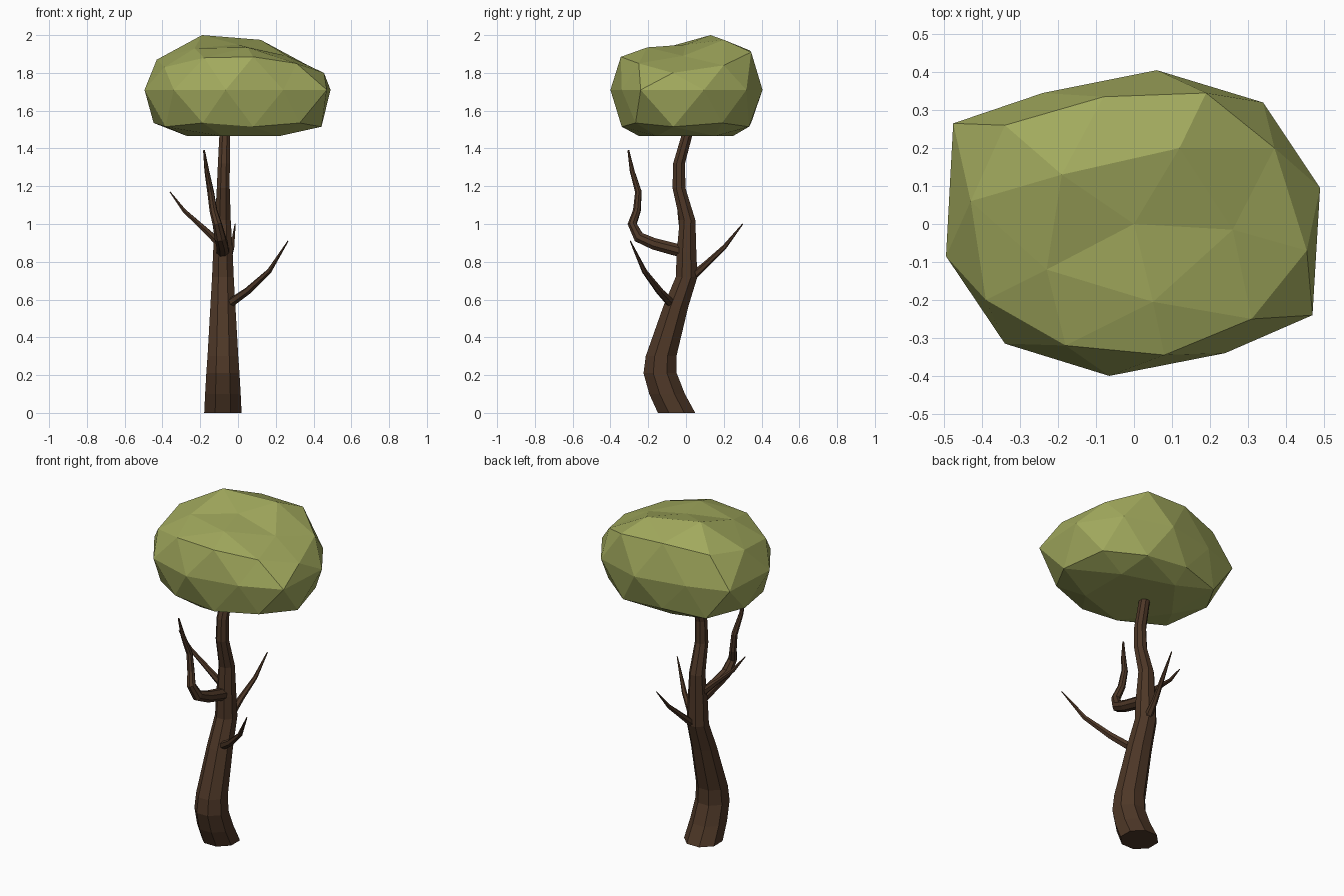
import bpy, bmesh, math
from mathutils import Vector

if "Cube" in bpy.data.objects:
    bpy.data.objects.remove(bpy.data.objects["Cube"])


def material(name, rgb):
    m = bpy.data.materials.new(name)
    m.diffuse_color = (*rgb, 1)
    m.use_nodes = True
    m.node_tree.nodes["Principled BSDF"].inputs["Base Color"].default_value = m.diffuse_color
    return m


BARK = material("bark", (0.075, 0.038, 0.02))
LEAF = material("leaf", (0.36, 0.40, 0.11))


def finish(name, bm, mat):
    bmesh.ops.recalc_face_normals(bm, faces=bm.faces[:])
    me = bpy.data.meshes.new(name)
    bm.to_mesh(me)
    bm.free()
    me.materials.append(mat)
    ob = bpy.data.objects.new(name, me)
    bpy.context.collection.objects.link(ob)


def tube(name, path, sides, level=False):
    """Tapered faceted limb; path points are (x, y, z, radius)."""
    bm = bmesh.new()
    pts = [Vector(p[:3]) for p in path]
    rings = []
    quat, prev = None, Vector((0, 0, 1))
    for i, p in enumerate(pts):
        d = (pts[min(i + 1, len(pts) - 1)] - pts[max(i - 1, 0)]).normalized()
        if level:
            d = Vector((0, 0, 1))
        turn = prev.rotation_difference(d)
        quat = turn @ quat if quat else turn
        prev = d
        r = path[i][3]
        ring = []
        for k in range(sides):
            a = math.tau * (k + 0.5) / sides
            ring.append(bm.verts.new(p + quat @ Vector((r * math.cos(a), r * math.sin(a), 0))))
        rings.append(ring)
    for a, b in zip(rings, rings[1:]):
        for k in range(sides):
            n = (k + 1) % sides
            bm.faces.new((a[k], a[n], b[n], b[k]))
    bm.faces.new(rings[0])
    bm.faces.new(rings[-1])
    finish(name, bm, BARK)


# Trunk with an S bend in y
tube("trunk", [(-.08, -.05, 0, .107), (-.08, -.10, .10, .102), (-.08, -.137, .21, .095),
               (-.08, -.132, .30, .088), (-.08, -.055, .56, .072), (-.08, .003, .72, .062),
               (-.08, .003, .85, .056), (-.08, .008, 1.02, .045), (-.078, -.037, 1.19, .037),
               (-.075, -.037, 1.32, .034), (-.07, .005, 1.47, .031)], 8, level=True)

# Branches
tube("front_branch", [(-.08, 0, .85, .036), (-.085, -.17, .895, .033), (-.095, -.25, .93, .031),
                      (-.11, -.285, 1.0, .025), (-.13, -.26, 1.07, .021), (-.145, -.252, 1.17, .018),
                      (-.165, -.285, 1.28, .013), (-.18, -.305, 1.39, .005)], 8)
tube("right_branch", [(-.05, -.075, .575, .024), (.05, -.14, .645, .020),
                      (.165, -.22, .75, .014), (.265, -.295, .91, .003)], 6)
tube("left_branch", [(-.08, 0, .88, .024), (-.18, -.02, .975, .016),
                     (-.285, -.035, 1.07, .011), (-.36, -.045, 1.17, .003)], 6)
tube("back_branch", [(-.07, .02, .71, .024), (-.055, .11, .79, .017),
                     (-.03, .205, .88, .012), (-.015, .30, 1.0, .003)], 6)

# Crown: icosphere whose rings are pulled to the irregular outline
EQUATOR = [(.49, .095), (.34, .32), (.06, .405), (-.24, .345), (-.476, .265),
           (-.495, -.085), (-.34, -.315), (-.065, -.40), (.24, -.34), (.47, -.24)]
SHOULDER = [(.455, -.07, 1.80), (.37, .2, 1.84), (.19, .345, 1.91), (-.08, .335, 1.92),
            (-.34, .26, 1.89), (-.43, .06, 1.87), (-.39, -.2, 1.83), (-.18, -.32, 1.88),
            (.08, -.345, 1.885), (.31, -.25, 1.85)]
CAP = [(.26, -.015, 1.89), (.12, .2, 1.975), (-.19, .13, 2.0), (-.23, -.12, 1.93), (.05, -.205, 1.935)]

bm = bmesh.new()
bmesh.ops.create_icosphere(bm, subdivisions=2, radius=1)
for v in bm.verts:
    x, y, z = v.co
    deg = math.degrees(math.atan2(y, x))
    k = round(deg / 36) % 10
    if z > .95:
        v.co = (0, 0, 1.95)
    elif z > .7:
        v.co = CAP[round(deg / 72) % 5]
    elif z > .2:
        v.co = SHOULDER[k]
    elif z > -.2:
        v.co = (*EQUATOR[round((deg - 18) / 36) % 10], 1.71)
    elif z > -.7:
        a, b = EQUATOR[k - 1], EQUATOR[k]
        v.co = ((a[0] + b[0]) * .46, (a[1] + b[1]) * .46, 1.535 if k % 2 else 1.515)
    else:
        # flat underside
        v.co = (x * .51, y * .495, 1.465)
finish("crown", bm, LEAF)
